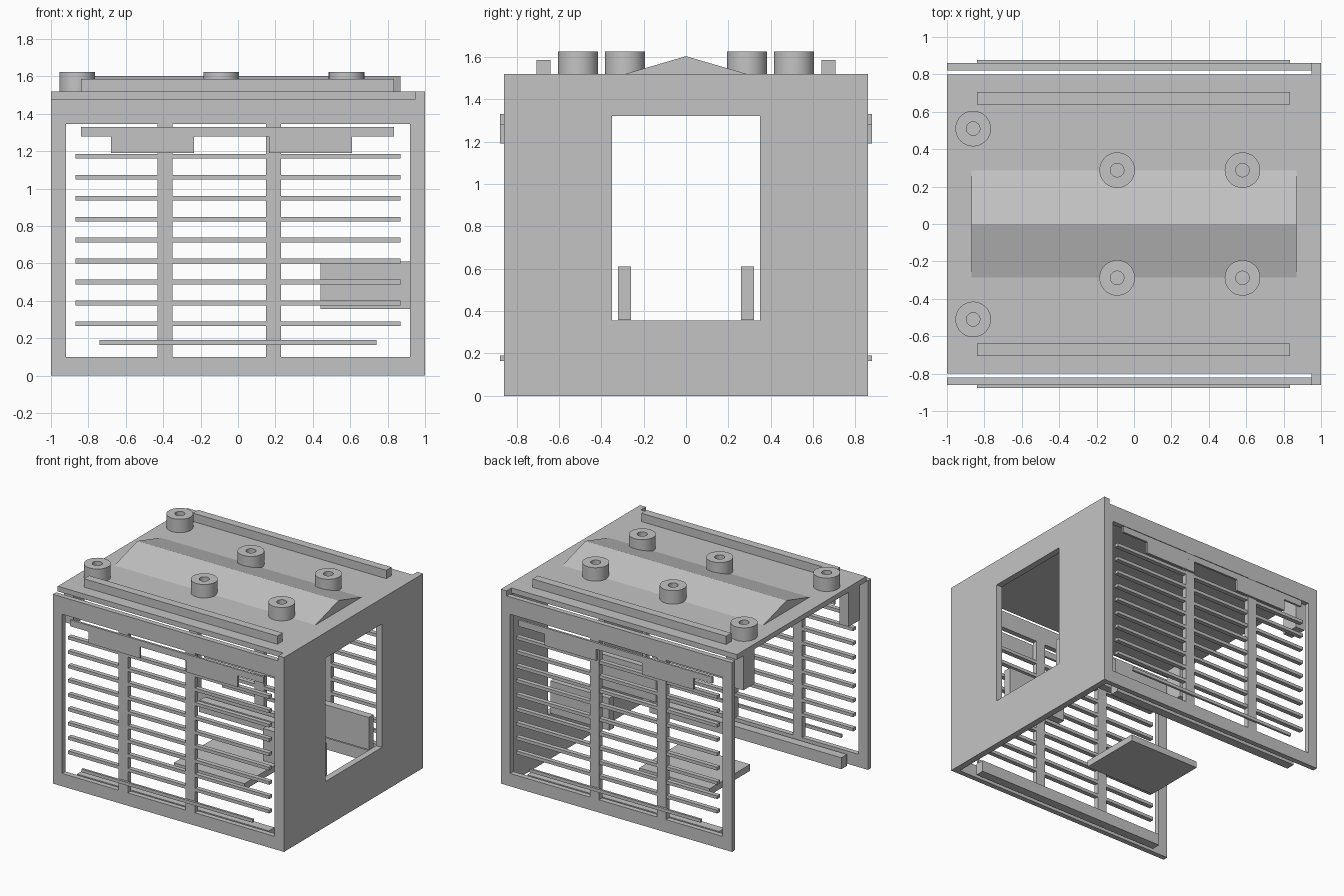
import bpy, bmesh, math

cube = bpy.data.objects.get("Cube")
if cube:
    bpy.data.objects.remove(cube, do_unlink=True)

grey = bpy.data.materials.new("light_grey")
grey.use_nodes = True
colour = (0.55, 0.55, 0.55, 1)
grey.diffuse_color = colour
grey.node_tree.nodes["Principled BSDF"].inputs["Base Color"].default_value = colour


def finish(name, bm):
    bmesh.ops.recalc_face_normals(bm, faces=bm.faces)
    mesh = bpy.data.meshes.new(name)
    bm.to_mesh(mesh)
    bm.free()
    mesh.materials.append(grey)
    ob = bpy.data.objects.new(name, mesh)
    bpy.context.collection.objects.link(ob)
    return ob


def box(name, x, y, z):
    """Box from (min, max) ranges."""
    bm = bmesh.new()
    bmesh.ops.create_cube(bm, size=1)
    for v in bm.verts:
        for i, (lo, hi) in enumerate((x, y, z)):
            v.co[i] = (lo + hi) / 2 + v.co[i] * (hi - lo)
    return finish(name, bm)


def sided(name, x, y, z):
    """Matching boxes on the front (-y) and back (+y)."""
    lo, hi = y
    box("front_" + name, x, (-hi, -lo), z)
    box("back_" + name, x, (lo, hi), z)


def frame(name, outer, inner, place):
    """Flat rectangular ring; place maps (u, v, side) to a position."""
    bm = bmesh.new()

    def ring(rect, side):
        (a, b), (c, d) = rect
        return [bm.verts.new(place(u, v, side)) for u, v in ((a, c), (b, c), (b, d), (a, d))]
    loops = [ring(outer, 0), ring(outer, 1), ring(inner, 1), ring(inner, 0)]
    for k in range(4):
        p, q = loops[k], loops[(k + 1) % 4]
        for i in range(4):
            j = (i + 1) % 4
            bm.faces.new((p[i], p[j], q[j], q[i]))
    return finish(name, bm)


def peg(name, x, y):
    """Round peg with a blind hole in its top, lathed from a profile."""
    bm = bmesh.new()
    profile = ((0, 1.52), (0.095, 1.52), (0.095, 1.625), (0.036, 1.625), (0.036, 1.56), (0, 1.56))
    verts = [bm.verts.new((r, 0, z)) for r, z in profile]
    edges = [bm.edges.new(pair) for pair in zip(verts, verts[1:])]
    bmesh.ops.spin(bm, geom=verts + edges, cent=(0, 0, 0), axis=(0, 0, 1),
                   angle=math.tau, steps=40)
    bmesh.ops.remove_doubles(bm, verts=bm.verts, dist=0.0005)
    ob = finish(name, bm)
    ob.location = (x, y, 0)
    bpy.ops.object.select_all(action='DESELECT')
    ob.select_set(True)
    bpy.context.view_layer.objects.active = ob
    bpy.ops.object.shade_smooth_by_angle(angle=math.radians(35))


# End wall with its window
frame("end_wall", ((-0.86, 0.86), (0, 1.52)), ((-0.35, 0.35), (0.355, 1.32)),
      lambda u, v, s: (0.95 + 0.05 * s, u, v))

# Side frames
for label, sign in (("front", -1), ("back", 1)):
    frame(label + "_side_frame", ((-1, 0.95), (0, 1.48)), ((-0.92, 0.92), (0.1, 1.345)),
          lambda u, v, s: (u, sign * (0.82 + 0.04 * s), v))

# Mullions and horizontal slats
for i, x in enumerate((-0.39, 0.19)):
    sided(f"mullion_{i + 1}", (x - 0.04, x + 0.04), (0.82, 0.86), (0.1, 1.345))
for i in range(9):
    z = 0.277 + 0.112 * i
    sided(f"slat_{i + 1}", (-0.87, 0.87), (0.822, 0.857), (z - 0.0125, z + 0.0125))

# Outer rails and plates
sided("lower_bar", (-0.74, 0.74), (0.86, 0.877), (0.165, 0.19))
sided("upper_rail", (-0.84, 0.835), (0.86, 0.877), (1.28, 1.33))
sided("left_plate", (0.165, 0.61), (0.86, 0.877), (1.19, 1.28))
sided("right_plate", (-0.68, -0.235), (0.86, 0.877), (1.19, 1.28))

# Roof with rails and hanging blocks
box("roof", (-1, 0.95), (-0.8, 0.8), (1.48, 1.52))
sided("roof_rail", (-0.84, 0.835), (0.64, 0.705), (1.52, 1.585))
sided("hanging_block", (-1, -0.92), (0.58, 0.72), (1.21, 1.48))

# Roof ridge
bm = bmesh.new()
ends = [[bm.verts.new((x, y, z)) for y, z in ((-0.285, 1.52), (0.285, 1.52), (0, 1.603))]
        for x in (-0.87, 0.87)]
for tri in ends:
    bm.faces.new(tri)
for i in range(3):
    j = (i + 1) % 3
    bm.faces.new((ends[0][i], ends[0][j], ends[1][j], ends[1][i]))
finish("roof_ridge", bm)

# Roof pegs
for i, (x, y) in enumerate(((-0.86, 0.51), (-0.09, 0.288), (0.58, 0.288))):
    peg(f"front_peg_{i + 1}", x, -y)
    peg(f"back_peg_{i + 1}", x, y)

# Interior: arms, floor beams and floor plate
sided("inner_arm", (0.44, 0.95), (0.26, 0.32), (0.357, 0.61))
sided("floor_beam", (-0.84, 0.82), (0.72, 0.79), (0.0, 0.09))
box("floor_plate", (-0.38, 0.23), (-0.25, 0.25), (0.045, 0.095))
